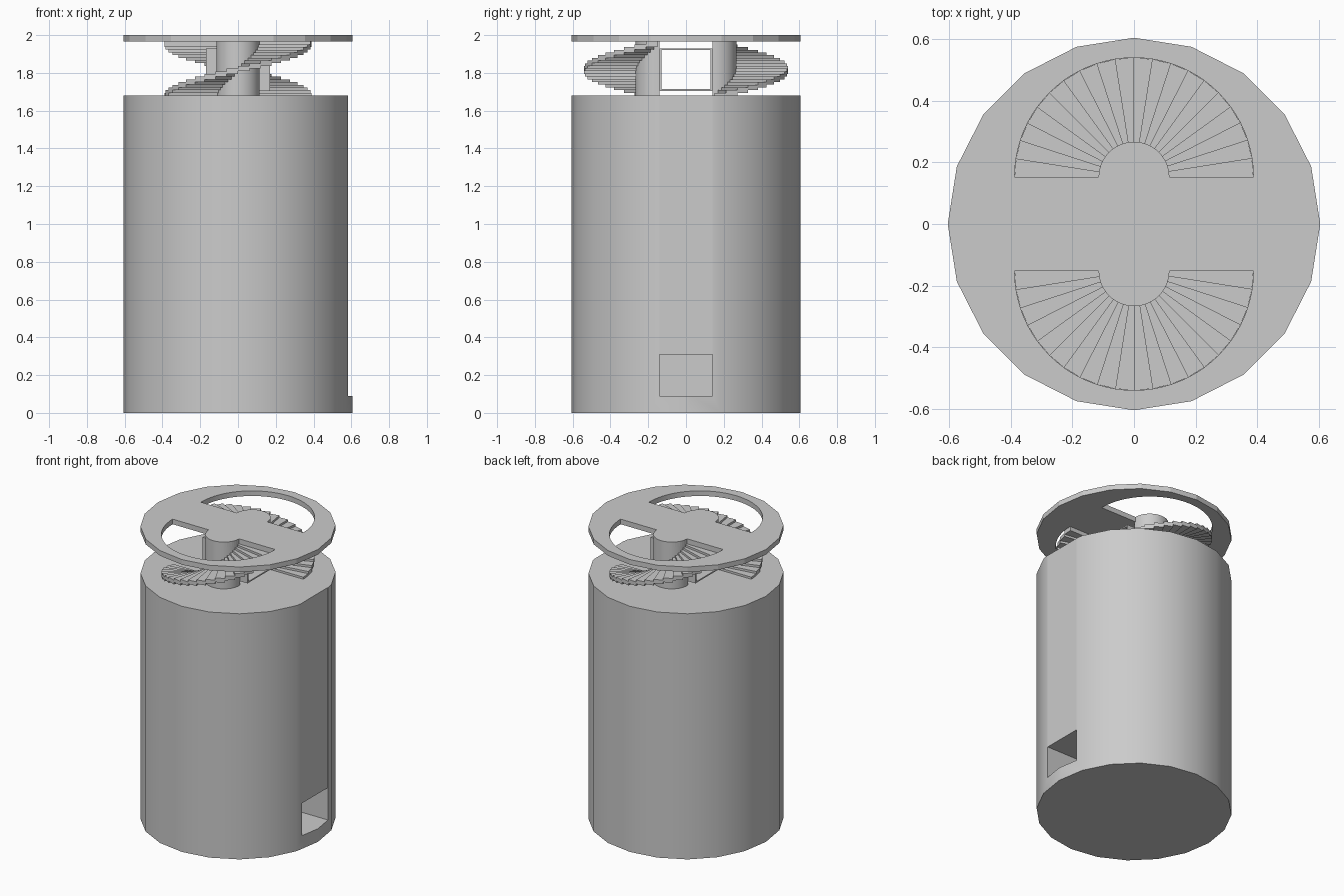
import bpy, bmesh
from math import sin, cos, pi, radians

if "Cube" in bpy.data.objects:
    bpy.data.objects.remove(bpy.data.objects["Cube"])

R = 0.605                      # radius of body and roof
BODY_TOP, ROOF_BOTTOM, ROOF_TOP = 1.68, 1.965, 2.0
CY, R_IN, R_OUT = 0.152, 0.115, 0.388   # stair centre offset and radii
STEPS = 20


def make(name, bm):
    bmesh.ops.recalc_face_normals(bm, faces=bm.faces)
    me = bpy.data.meshes.new(name)
    bm.to_mesh(me)
    bm.free()
    ob = bpy.data.objects.new(name, me)
    bpy.context.collection.objects.link(ob)
    return ob


def add_prism(bm, outline, z0, z1):
    low = [bm.verts.new((x, y, z0)) for x, y in outline]
    high = [bm.verts.new((x, y, z1)) for x, y in outline]
    bm.faces.new(low)
    bm.faces.new(high)
    n = len(outline)
    for i in range(n):
        j = (i + 1) % n
        bm.faces.new((low[i], low[j], high[j], high[i]))


def prism(name, outline, z0, z1):
    bm = bmesh.new()
    add_prism(bm, outline, z0, z1)
    return make(name, bm)


def arc(r, a0, a1, n, cy=0.0):
    return [(r * cos(a0 + (a1 - a0) * i / n), cy + r * sin(a0 + (a1 - a0) * i / n))
            for i in range(n + 1)]


def rect(x0, x1, y0, y1):
    return [(x0, y0), (x1, y0), (x1, y1), (x0, y1)]


def half_turn(pts, s):
    return [(s * x, s * y) for x, y in pts]


def cut(ob, cutter):
    cutter.hide_render = True
    mod = ob.modifiers.new("cut", 'BOOLEAN')
    mod.operation, mod.solver, mod.object = 'DIFFERENCE', 'EXACT', cutter
    bpy.context.view_layer.objects.active = ob
    bpy.ops.object.modifier_apply(modifier=mod.name)
    bpy.data.objects.remove(cutter)


def smooth(ob):
    bpy.ops.object.select_all(action='DESELECT')
    ob.select_set(True)
    bpy.context.view_layer.objects.active = ob
    bpy.ops.object.shade_smooth_by_angle(angle=radians(30))


# Drum body with a flat track on the right and a doorway at its foot
circle = arc(R, 0, 2 * pi, 20)[:-1]
body = prism("drum_body", circle, 0, BODY_TOP)
cut(body, prism("track_cutter", rect(0.581, 0.8, -0.14, 0.14), 0.09, 1.8))
cut(body, prism("doorway_cutter", rect(0.30, 0.8, -0.14, 0.14), 0.09, 0.31))
smooth(body)

# Roof disk with two half-ring stair openings
roof = prism("roof_disk", circle, ROOF_BOTTOM, ROOF_TOP)
ring = arc(R_OUT, 0, pi, 40, CY) + arc(R_IN, pi, 0, 24, CY)
for s in (1, -1):
    cut(roof, prism("opening_cutter", half_turn(ring, s), 1.9, 2.1))

# Two half-turn spiral stairs, each around a half-round column
for label, s in (("back", 1), ("front", -1)):
    bm = bmesh.new()
    rise = (ROOF_BOTTOM - BODY_TOP) / STEPS
    for i in range(STEPS):
        a0, a1 = pi * i / STEPS, pi * (i + 1) / STEPS
        wedge = arc(R_OUT, a0, a1, 1, CY) + arc(R_IN - 0.003, a1, a0, 1, CY)
        top = BODY_TOP + rise * (i + 1)
        add_prism(bm, half_turn(wedge, s), max(top - 0.028, BODY_TOP), top)
    make(label + "_spiral_stair", bm)
    post = arc(R_IN, 0, pi, 24, CY) + [(-R_IN, 0.14), (R_IN, 0.14)]
    smooth(prism(label + "_column", half_turn(post, s), BODY_TOP, ROOF_BOTTOM))

# Open square passage between the columns
bm = bmesh.new()
loops = []
for inset in (0.0, 0.009):
    y, z0, z1 = 0.14 - inset, 1.705 + inset, 1.93 - inset
    for x in (-0.17, 0.17):
        loops.append([bm.verts.new((x, *p)) for p in ((-y, z0), (y, z0), (y, z1), (-y, z1))])
for a, b in ((0, 1), (1, 3), (3, 2), (2, 0)):
    for i in range(4):
        j = (i + 1) % 4
        bm.faces.new((loops[a][i], loops[a][j], loops[b][j], loops[b][i]))
make("passage_box", bm)
